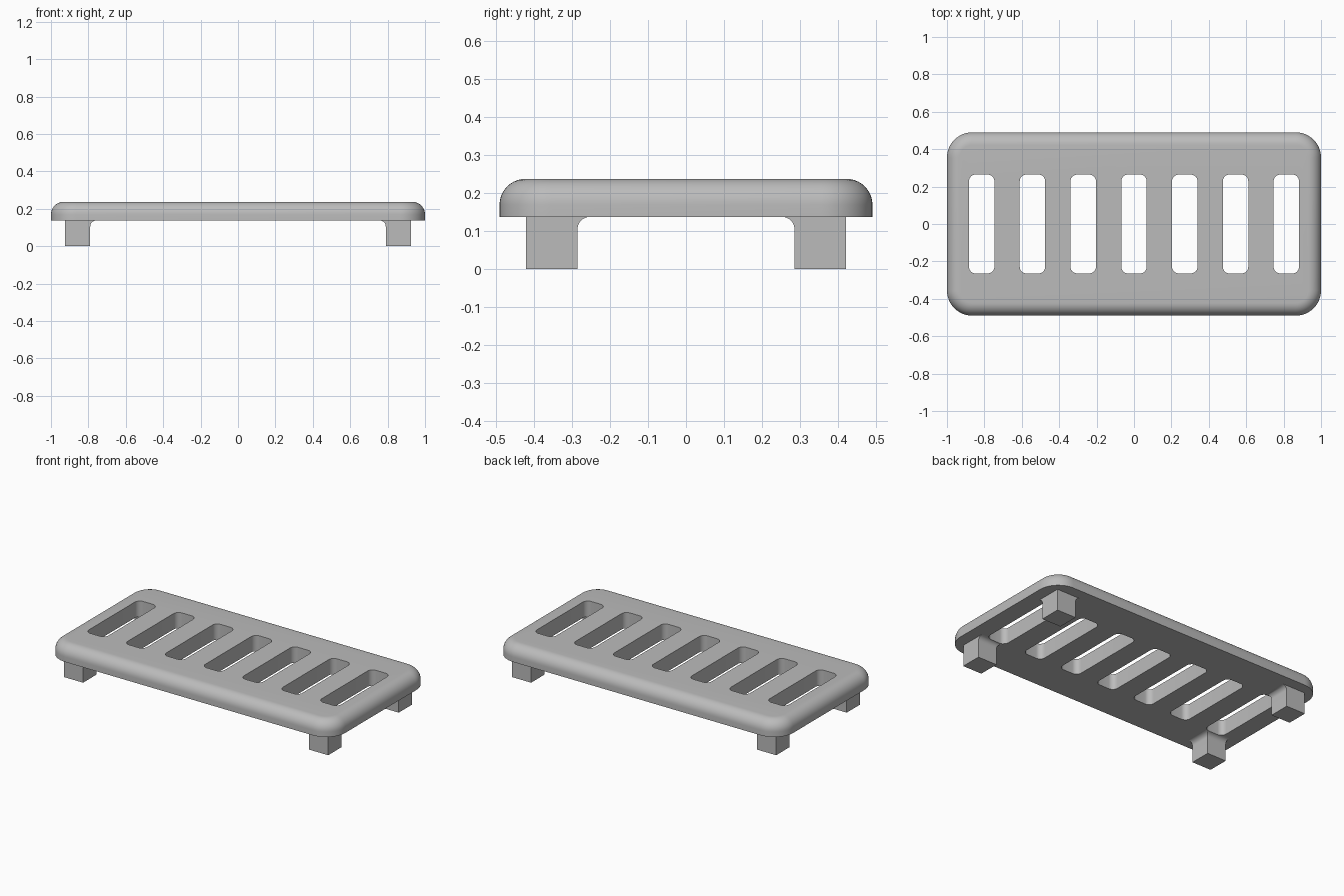
import bpy
import bmesh
from math import sin, cos, pi

if "Cube" in bpy.data.objects:
    bpy.data.objects.remove(bpy.data.objects["Cube"], do_unlink=True)

HALF_X, HALF_Y, CORNER = 1.0, 0.49, 0.135
BASE, TOP, EDGE = 0.137, 0.237, 0.068
LEG_IN_X, LEG_OUT_X, LEG_IN_Y, LEG_OUT_Y = 0.79, 0.925, 0.285, 0.42
FILLET = 0.032

grey = bpy.data.materials.new("plain grey")
grey.use_nodes = True
colour = (0.5, 0.5, 0.5, 1)
grey.diffuse_color = colour
grey.node_tree.nodes["Principled BSDF"].inputs["Base Color"].default_value = colour


def rounded_rect(cx, cy, hx, hy, r, z, steps):
    """Counter-clockwise outline of a rectangle with round corners."""
    points = []
    for quarter, (sx, sy) in enumerate([(1, 1), (-1, 1), (-1, -1), (1, -1)]):
        for i in range(steps + 1):
            a = (quarter + i / steps) * pi / 2
            points.append((cx + sx * (hx - r) + r * cos(a),
                           cy + sy * (hy - r) + r * sin(a), z))
    return points


def loft(bm, outlines):
    """Skin a stack of matching outlines and cap both ends."""
    rings = [[bm.verts.new(p) for p in outline] for outline in outlines]
    n = len(rings[0])
    for low, high in zip(rings, rings[1:]):
        for i in range(n):
            j = (i + 1) % n
            bm.faces.new((low[i], low[j], high[j], high[i]))
    bm.faces.new(rings[0][::-1])
    bm.faces.new(rings[-1])


def finish(name, bm):
    bmesh.ops.recalc_face_normals(bm, faces=bm.faces)
    mesh = bpy.data.meshes.new(name)
    bm.to_mesh(mesh)
    bm.free()
    mesh.materials.append(grey)
    obj = bpy.data.objects.new(name, mesh)
    bpy.context.collection.objects.link(obj)
    return obj


# Top plate with a rounded upper rim
bm = bmesh.new()
outlines = [rounded_rect(0, 0, HALF_X, HALF_Y, CORNER, BASE, 12)]
for i in range(11):
    a = i / 10 * pi / 2
    inset = EDGE * (1 - cos(a))
    outlines.append(rounded_rect(0, 0, HALF_X - inset, HALF_Y - inset,
                                 CORNER - inset, TOP - EDGE + EDGE * sin(a), 12))
loft(bm, outlines)
parts = [finish("slotted_top", bm)]

# Square legs, flared into the plate on their inner sides
for side, sx in (("left", 1), ("right", -1)):
    for end, sy in (("front", -1), ("back", 1)):
        levels = [(0, 0)]
        for i in range(9):
            a = i / 8 * pi / 2
            levels.append((FILLET * (1 - cos(a)), BASE - FILLET + FILLET * sin(a)))
        bm = bmesh.new()
        loft(bm, [[(sx * x, sy * y, z) for x, y in (
            (LEG_IN_X - d, LEG_IN_Y - d), (LEG_OUT_X, LEG_IN_Y - d),
            (LEG_OUT_X, LEG_OUT_Y), (LEG_IN_X - d, LEG_OUT_Y))] for d, z in levels])
        parts.append(finish(f"{end}_{side}_leg", bm))

# Seven slots cut through the plate and the leg flares
bm = bmesh.new()
for k in range(-3, 4):
    loft(bm, [rounded_rect(k * 0.2715, 0, 0.068, 0.264, 0.035, z, 8) for z in (0.05, 0.3)])
cutter = finish("slot_cutter", bm)
cutter.hide_render = True

for part in parts:
    cut = part.modifiers.new("slots", "BOOLEAN")
    cut.operation = "DIFFERENCE"
    cut.solver = "EXACT"
    cut.object = cutter
    bpy.ops.object.select_all(action="DESELECT")
    part.select_set(True)
    bpy.context.view_layer.objects.active = part
    bpy.ops.object.modifier_apply(modifier=cut.name)
    bpy.ops.object.shade_smooth_by_angle(angle=pi / 6)
bpy.data.objects.remove(cutter, do_unlink=True)
